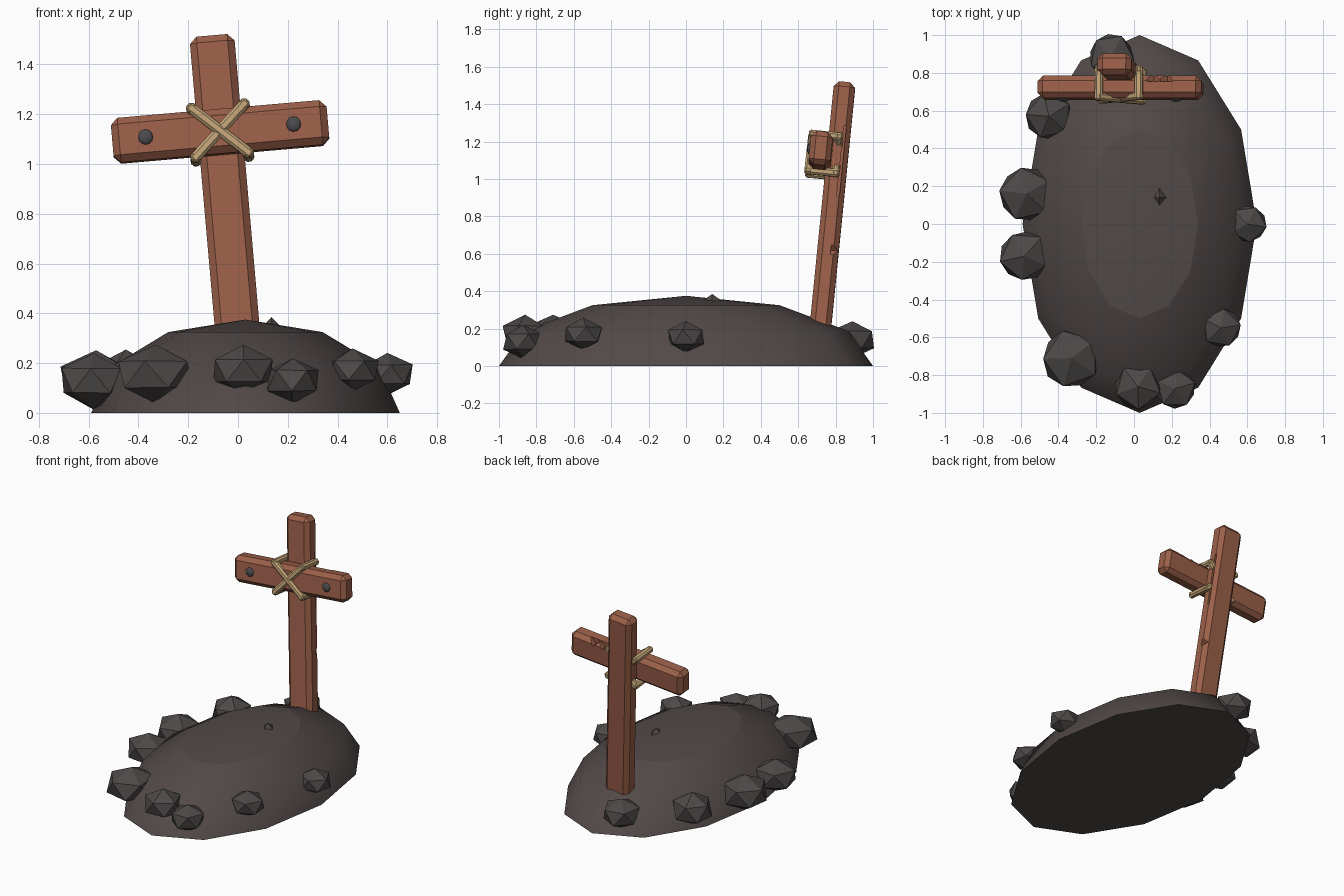
import bpy, bmesh, math, random
from mathutils import Matrix, Vector

random.seed(4)
cube = bpy.data.objects.get("Cube")
if cube:
    bpy.data.objects.remove(cube, do_unlink=True)


def material(name, rgb):
    m = bpy.data.materials.new(name)
    m.use_nodes = True
    m.diffuse_color = (*rgb, 1)
    m.node_tree.nodes["Principled BSDF"].inputs["Base Color"].default_value = (*rgb, 1)
    return m


EARTH = material("dark earth", (0.083, 0.067, 0.065))
STONE = material("grey stone", (0.075, 0.066, 0.065))
WOOD = material("red brown wood", (0.33, 0.117, 0.067))
ROPE = material("tan rope", (0.55, 0.38, 0.19))
IRON = material("dark iron", (0.07, 0.07, 0.075))


def finish(bm, name, mat, matrix=Matrix()):
    bmesh.ops.recalc_face_normals(bm, faces=bm.faces)
    mesh = bpy.data.meshes.new(name)
    bm.to_mesh(mesh)
    bm.free()
    mesh.materials.append(mat)
    ob = bpy.data.objects.new(name, mesh)
    ob.matrix_world = matrix
    bpy.context.collection.objects.link(ob)
    return ob


def scaled(x, y, z):
    return Matrix.Diagonal((x, y, z, 1))


def activate(ob):
    bpy.ops.object.select_all(action='DESELECT')
    ob.select_set(True)
    bpy.context.view_layer.objects.active = ob


def box(name, size, mat, matrix, chamfer):
    bm = bmesh.new()
    bmesh.ops.create_cube(bm, size=1, matrix=scaled(*size))
    if chamfer:
        bmesh.ops.bevel(bm, geom=bm.edges[:], offset=chamfer, segments=1,
                        affect='EDGES', profile=0.5)
    return finish(bm, name, mat, matrix)


def carve(ob, cutters):
    # cut chips out of a timber, then drop the cutters
    for cutter in cutters:
        cutter.hide_render = True
        mod = ob.modifiers.new("chip", 'BOOLEAN')
        mod.operation = 'DIFFERENCE'
        mod.solver = 'EXACT'
        mod.object = cutter
        activate(ob)
        bpy.ops.object.modifier_apply(modifier=mod.name)
        bpy.data.objects.remove(cutter, do_unlink=True)


# Burial mound: flattened twelve sided half dome
bm = bmesh.new()
bmesh.ops.create_uvsphere(bm, u_segments=12, v_segments=6, radius=1)
cut = bmesh.ops.bisect_plane(bm, geom=bm.verts[:] + bm.edges[:] + bm.faces[:],
                             plane_co=(0, 0, 0), plane_no=(0, 0, 1), clear_inner=True)
bmesh.ops.holes_fill(bm, edges=[e for e in bm.edges if e.is_boundary])
mound = finish(bm, "mound", EARTH, Matrix.Translation((0.03, 0, 0)) @ scaled(0.62, 1, 0.375))
activate(mound)
bpy.ops.object.shade_smooth_by_angle(angle=math.radians(30))

# Small shard poking out of the mound
bm = bmesh.new()
bmesh.ops.create_cone(bm, cap_ends=True, segments=4, radius1=1, radius2=0, depth=1)
finish(bm, "mound_shard", EARTH,
       Matrix.Translation((0.135, 0.14, 0.345)) @ scaled(0.075, 0.11, 0.08))

# Stones around the rim: x, y, z, width radius, height radius
stones = [(-0.12, 0.89, 0.14, 0.13, 0.1), (-0.45, 0.57, 0.14, 0.135, 0.11),
          (-0.57, 0.16, 0.13, 0.155, 0.12), (-0.58, -0.17, 0.13, 0.145, 0.11),
          (-0.33, -0.71, 0.155, 0.17, 0.117), (0.02, -0.86, 0.17, 0.135, 0.1),
          (0.22, -0.87, 0.13, 0.115, 0.09), (0.46, -0.55, 0.17, 0.115, 0.085),
          (0.6, 0, 0.155, 0.11, 0.085)]
for i, (x, y, z, r, h) in enumerate(stones):
    bm = bmesh.new()
    bmesh.ops.create_icosphere(bm, subdivisions=1, radius=1)
    for v in bm.verts:
        v.co *= random.uniform(0.97, 1.05)
    spin = Matrix.Rotation(random.uniform(0, math.tau), 4, 'Z')
    finish(bm, f"stone_{i + 1}", STONE,
           Matrix.Translation((x, y, z)) @ scaled(r, r, h) @ spin)

# Leaning frame shared by all cross parts, centred where the timbers meet
LEAN = (Matrix.Translation((-0.071, 0.81, 1.12))
        @ Matrix.Rotation(math.radians(-5), 4, 'Y')
        @ Matrix.Rotation(math.radians(-5.7), 4, 'X'))


def at(x, y, z):
    return LEAN @ Matrix.Translation((x, y, z))


# Upright post with a long crack and a knot hole on one side
post = box("post", (0.18, 0.115, 1.375), WOOD, at(0, 0, -0.29), 0.028)
crack = box("crack", (0.03, 0.014, 0.38), WOOD, at(0.085, 0.025, -0.03), 0)
knot = box("knot", (0.05, 0.04, 0.05), WOOD,
           at(0.1, 0.035, -0.51) @ Matrix.Rotation(math.radians(45), 4, 'Y'), 0)
carve(post, [crack, knot])

# Crossbeam with chips along its upper back edge
beam = box("crossbeam", (0.87, 0.118, 0.18), WOOD, at(0, -0.09, 0), 0.028)
chips = [box("chip", (0.05, 0.06, 0.05), WOOD,
             at(x, -0.035, 0.085) @ Matrix.Rotation(math.radians(40), 4, 'Y'), 0)
         for x in (0.18, 0.25)]
carve(beam, chips)


# Rope lashing: two diagonal loops around the joint
def strand(name, a, b, width=0.042):
    a, b = Vector(a), Vector(b)
    turn = (b - a).to_track_quat('Z', 'Y').to_matrix().to_4x4()
    box(name, (width, width, (b - a).length + width), ROPE,
        LEAN @ Matrix.Translation((a + b) / 2) @ turn, 0.011)


for name, s, front in (("rope_rising", 1, -0.142), ("rope_falling", -1, -0.147)):
    p, q, back = (-0.106, -0.098 * s), (0.106, 0.098 * s), 0.0
    strand(name + "_front", (p[0], front, p[1]), (q[0], front, q[1]))
    strand(name + "_back", (p[0], back, p[1]), (q[0], back, q[1]))
    for end, (x, z) in (("right", p), ("left", q)):
        strand(f"{name}_{end}", (x, front, z), (x, back, z))

# Iron nail heads on the crossbeam
for side, x in (("right", -0.3), ("left", 0.297)):
    bm = bmesh.new()
    bmesh.ops.create_uvsphere(bm, u_segments=10, v_segments=6, radius=0.031)
    nail = finish(bm, f"nail_{side}", IRON, at(x, -0.147, 0) @ scaled(1, 0.55, 1))
    activate(nail)
    bpy.ops.object.shade_smooth_by_angle(angle=math.radians(40))
